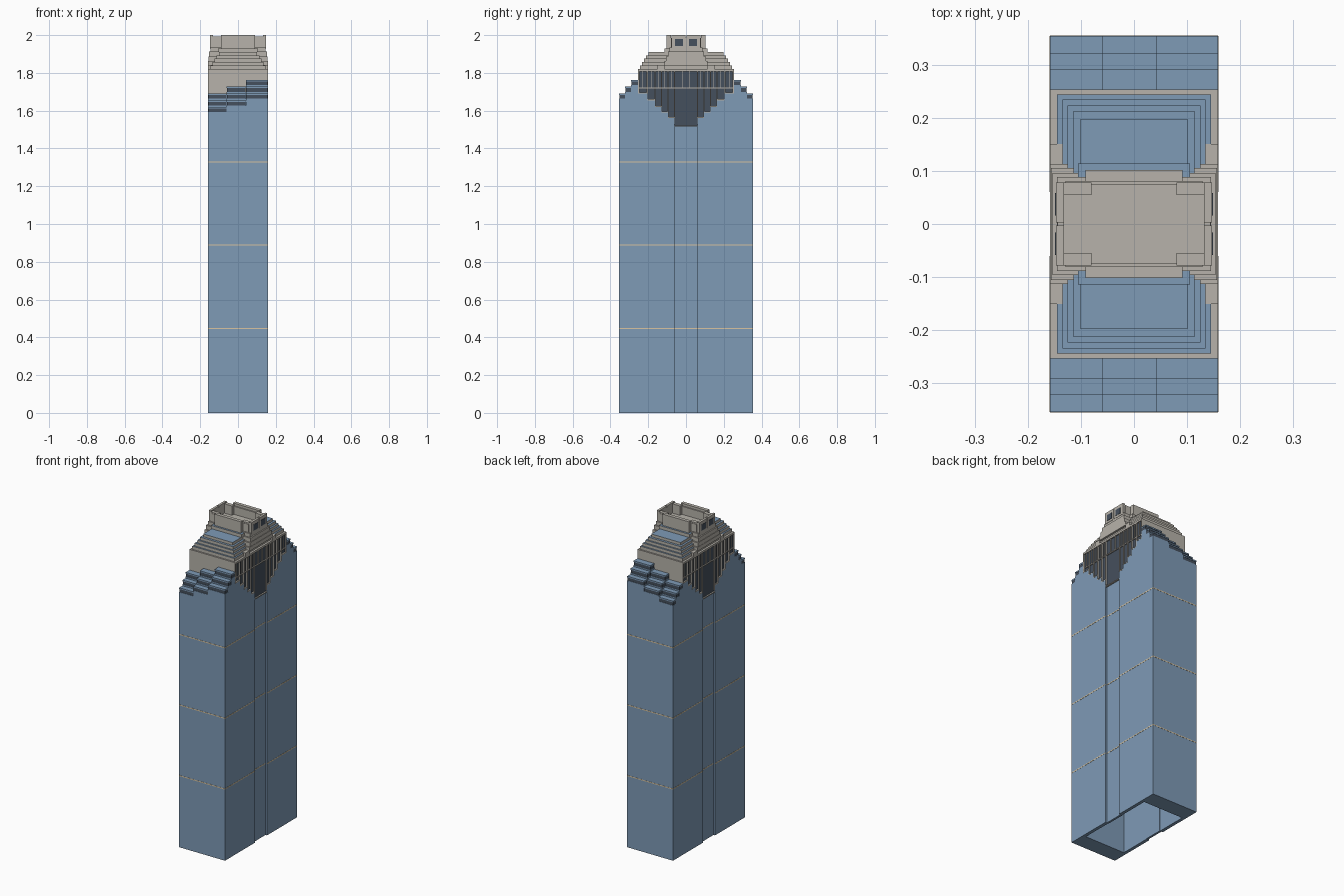
import bpy, bmesh

if "Cube" in bpy.data.objects:
    bpy.data.objects.remove(bpy.data.objects["Cube"])

def material(name, rgb):
    m = bpy.data.materials.new(name)
    m.diffuse_color = (*rgb, 1)
    m.use_nodes = True
    m.node_tree.nodes["Principled BSDF"].inputs["Base Color"].default_value = m.diffuse_color
    return m

BLUE = material("blue_glass", (0.21, 0.325, 0.47))
STONE = material("pale_stone", (0.475, 0.45, 0.405))
DARK = material("dark_glass", (0.06, 0.08, 0.11))
TAN = material("tan_trim", (0.70, 0.56, 0.36))

def finish(name, bm, mats):
    bmesh.ops.recalc_face_normals(bm, faces=bm.faces)
    bm.normal_update()
    if len(mats) > 1:                       # second colour goes on upward faces
        for f in bm.faces:
            f.material_index = 1 if f.normal.z > 0.9 else 0
    me = bpy.data.meshes.new(name)
    bm.to_mesh(me)
    bm.free()
    for m in mats:
        me.materials.append(m)
    ob = bpy.data.objects.new(name, me)
    bpy.context.collection.objects.link(ob)
    return ob

def part(name, boxes, *mats):
    """One object made of boxes given as (x0, x1, y0, y1, z0, z1)."""
    bm = bmesh.new()
    for x0, x1, y0, y1, z0, z1 in boxes:
        x0, x1 = sorted((x0, x1))
        y0, y1 = sorted((y0, y1))
        vs = bmesh.ops.create_cube(bm, size=1)["verts"]
        for v in vs:
            v.co.x = x1 if v.co.x > 0 else x0
            v.co.y = y1 if v.co.y > 0 else y0
            v.co.z = z1 if v.co.z > 0 else z0
    return finish(name, bm, mats)

def mirror(boxes, x=True, y=True):
    out = []
    for a, b, c, d, e, f in boxes:
        for sx in ((1, -1) if x else (1,)):
            for sy in ((1, -1) if y else (1,)):
                out.append((a * sx, b * sx, c * sy, d * sy, e, f))
    return out

W, D, C = 0.158, 0.354, 0.253               # half width, half depth, core half depth

# Stepped end blocks: three columns by three rows, rising towards +x and the core
xs = [-W, -0.06, 0.042, W]
ys = [D, 0.322, 0.291, C]
body, band, cap = [], [], []
for i in range(3):
    for j in range(3):
        top = 1.619 + 0.036 * (i + j)
        x0, x1, y0, y1 = xs[i], xs[i + 1], ys[j + 1], ys[j]
        body.append((x0, x1, y0, y1, 0, top - 0.027))
        band.append((x0 + 0.001, x1 - 0.001, y0, y1 - 0.002, top - 0.027, top - 0.008))
        cap.append((x0, x1, y0, y1, top - 0.008, top))
part("end_blocks", mirror(body, x=False), BLUE)
part("end_block_window_bands", mirror(band, x=False), DARK)
part("end_block_roofs", mirror(cap, x=False), BLUE)

# Side walls with a stepped top edge, hollow behind
steps = [(0.06, 1.56), (0.095, 1.59), (0.13, 1.62), (0.165, 1.655), (0.205, 1.69)]
ends = [s[0] for s in steps[1:]] + [C]
profile = [(0.06, 0)]
for (y, z), y1 in zip(steps, ends):
    profile += [(y, z), (y1, z)]
profile.append((C, 0))
bm = bmesh.new()
for sx in (1, -1):
    for sy in (1, -1):
        f = bm.faces.new([bm.verts.new((sx * W, sy * y, z)) for y, z in profile])
        ext = bmesh.ops.extrude_face_region(bm, geom=[f])["geom"]
        for v in ext:
            if isinstance(v, bmesh.types.BMVert):
                v.co.x = sx * (W - 0.02)
finish("side_walls", bm, [BLUE])
part("recessed_side_strips", mirror([(0.135, 0.148, -0.06, 0.06, 0, 1.52)], y=False), BLUE)

# Thin trim lines round the tower
lines = []
for z in (0.447, 0.888, 1.328):
    z0, z1 = z - 0.003, z + 0.003
    lines += mirror([(-W, W, D, D + 0.001, z0, z1)], x=False)
    lines += mirror([(W, W + 0.001, 0.06, D, z0, z1)])
    lines += mirror([(0.148, 0.149, -0.06, 0.06, z0, z1)], y=False)
part("trim_lines", lines, TAN)

# Upper core: stone block, dark glazing on both sides
part("upper_core", [(-0.146, 0.146, -C, C, 1.52, 1.81),
                    (-W, W, -C, C, 1.808, 1.82)]
     + mirror([(-W, W, C - 0.006, C, 1.58, 1.81)], x=False), STONE)
part("side_glazing", mirror([(0.146, 0.15, -C + 0.006, C - 0.006, 1.52, 1.808)], y=False), DARK)

# Mullions, sills and transom of the glazing
bars = []
for (y, z), y1 in zip(steps, ends):
    bars.append((0.15, W, y - 0.003, y + 0.003, z - 0.03, 1.808))
    bars.append((0.15, W + 0.001, y, y1, z, z + 0.006))
    mid = (y + y1) / 2
    bars.append((0.15, 0.155, mid - 0.0015, mid + 0.0015, 1.72, 1.808))
bars.append((0.15, 0.156, 0.018, 0.022, 1.72, 1.808))
bars.append((0.15, 0.156, 0, C, 1.717, 1.723))
bars.append((0.148, W, 0, 0.06, 1.516, 1.522))
part("glazing_bars", mirror(bars), STONE)

# Stepped roof tiers, blue on top
tiers = [(0.145, 0.244, 1.84), (0.135, 0.234, 1.858), (0.125, 0.223, 1.875),
         (0.114, 0.213, 1.893), (0.101, 0.198, 1.91)]
z, boxes = 1.82, []
for x, y, top in tiers:
    boxes.append((-x, x, -y, y, z, top))
    z = top
boxes.append((-0.105, 0.105, -0.114, 0.114, 1.91, 1.93))
part("roof_tiers", boxes, STONE, BLUE)

# Central crossing that steps inward, with four corner blocks
cross = [(0.158, 0.113, 1.838, 1.862), (0.156, 0.105, 1.862, 1.887),
         (0.153, 0.096, 1.887, 1.912), (0.145, 0.088, 1.912, 1.935)]
part("crown_base", [(-x, x, -y, y, a, b) for x, y, a, b in cross], STONE)
part("corner_blocks", mirror([(0.125, W, 0.113, 0.151, 1.82, 1.842)]), STONE)

# Open crown: parapet walls, end panels and inner corner posts
part("crown_walls", mirror([(0.132, 0.147, 0.003, 0.078, 1.93, 2.0),
                            (0.132, 0.144, 0, 0.003, 1.93, 1.99),
                            (0.08, 0.132, 0.055, 0.078, 1.93, 1.993)])
     + mirror([(-0.13, 0.13, 0.073, 0.08, 1.93, 1.985),
               (-0.091, 0.091, 0.08, 0.102, 1.93, 2.0)], x=False), STONE)
part("crown_windows", mirror([(0.147, 0.149, 0.016, 0.058, 1.943, 1.98)]), DARK)
